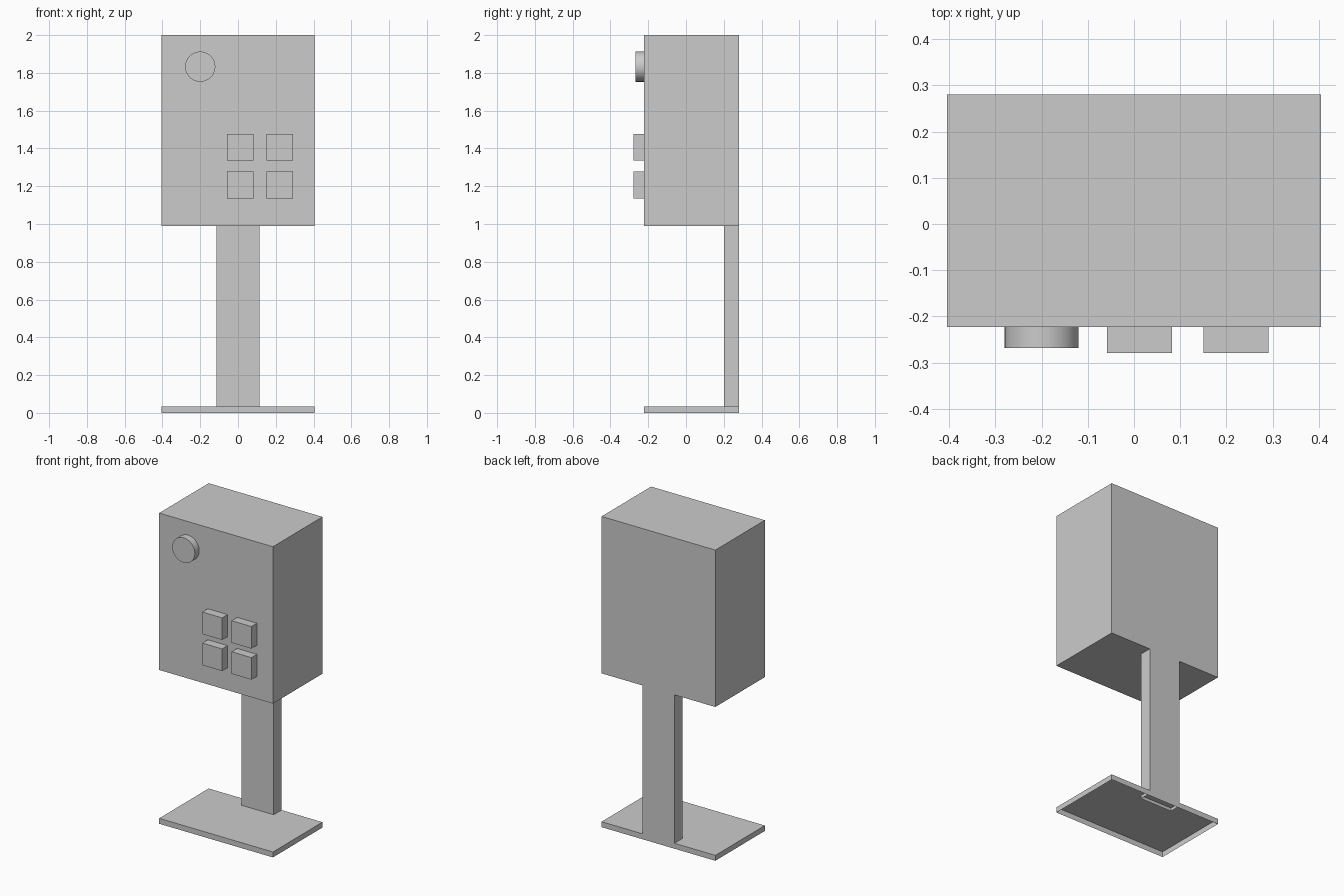
import bpy
import bmesh
from math import pi

if "Cube" in bpy.data.objects:
    bpy.data.objects.remove(bpy.data.objects["Cube"])


def box(name, x, y, z, open_bottom=False):
    """Box from (min, max) ranges, optionally without its bottom face."""
    bm = bmesh.new()
    bmesh.ops.create_cube(bm, size=1)
    for v in bm.verts:
        v.co = [r[0] if c < 0 else r[1] for c, r in zip(v.co, (x, y, z))]
    bm.normal_update()
    if open_bottom:
        bottom = [f for f in bm.faces if f.normal.z < -0.9]
        bmesh.ops.delete(bm, geom=bottom, context='FACES')
    mesh = bpy.data.meshes.new(name)
    bm.to_mesh(mesh)
    bm.free()
    obj = bpy.data.objects.new(name, mesh)
    bpy.context.collection.objects.link(obj)
    return obj


FRONT, BACK = -0.223, 0.28
HALF_W = 0.405

# Cabinet
box("cabinet", (-HALF_W, HALF_W), (FRONT, BACK), (0.99, 2.0))

# Foot plate, a shallow tray open underneath
box("base_plate", (-HALF_W, HALF_W), (FRONT, BACK), (0.0, 0.035), open_bottom=True)

# Post, flush with the back and poking a little through the plate
box("post", (-0.114, 0.114), (0.2, BACK), (0.015, 0.99), open_bottom=True)

# Keypad of four square buttons
for row, z in enumerate((1.135, 1.335)):
    for col, x in enumerate((-0.059, 0.15)):
        box(f"button_{row}_{col}", (x, x + 0.141), (-0.279, FRONT), (z, z + 0.142))

# Round knob
bpy.ops.mesh.primitive_cylinder_add(vertices=48, radius=0.08, depth=0.045,
                                    location=(-0.2, FRONT - 0.0225, 1.833),
                                    rotation=(pi / 2, 0, 0))
bpy.context.object.name = "knob"
bpy.ops.object.shade_smooth_by_angle()
